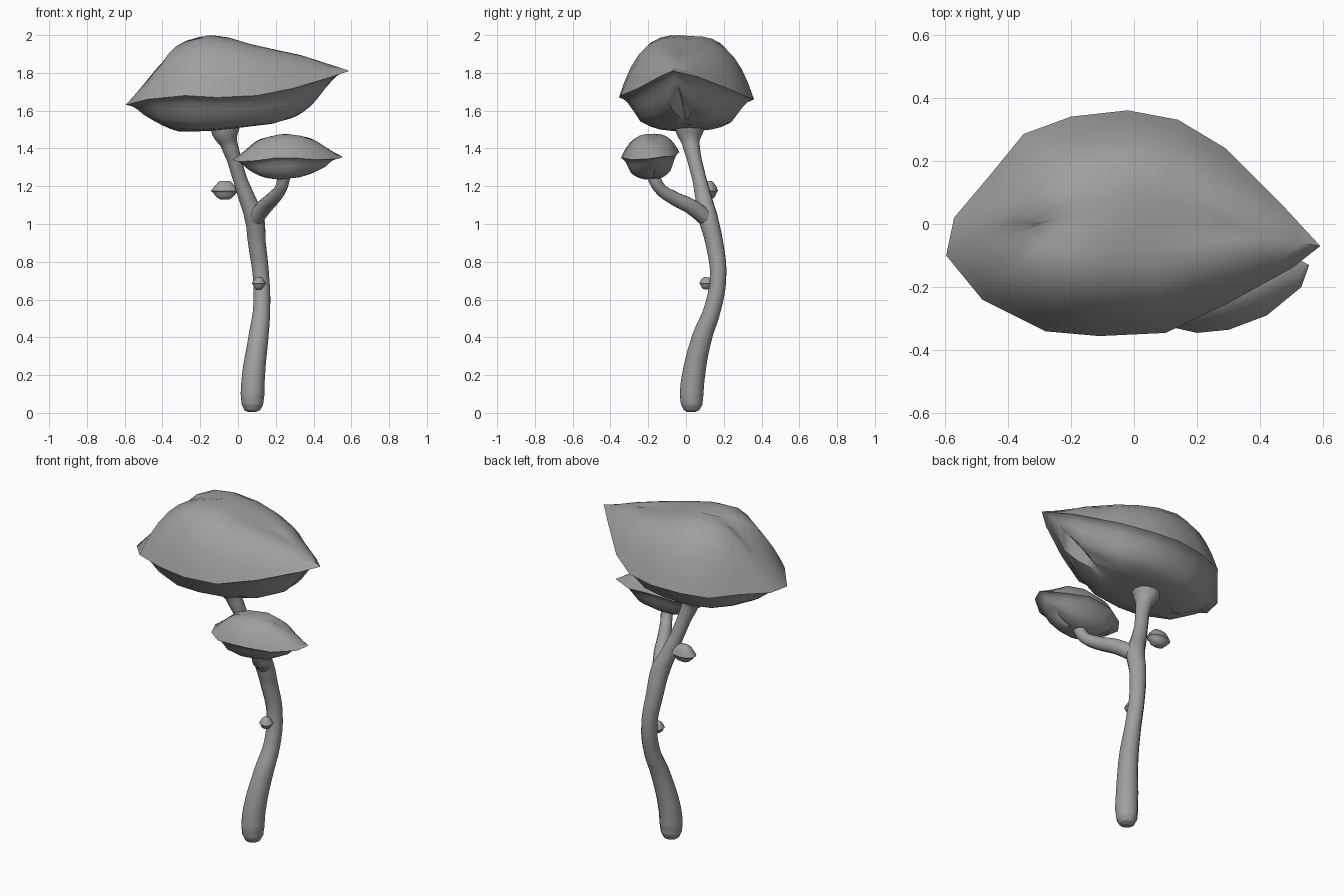
import bpy
import bmesh
import math
from mathutils import Vector

cube = bpy.data.objects.get("Cube")
if cube:
    bpy.data.objects.remove(cube, do_unlink=True)

# One plain grey for the whole mushroom
grey = bpy.data.materials.new("matte grey")
grey.use_nodes = True
colour = (0.35, 0.35, 0.35, 1)
grey.diffuse_color = colour
grey.node_tree.nodes["Principled BSDF"].inputs["Base Color"].default_value = colour


def finish(obj):
    """Give the part its material and smooth shading with a crisp rim."""
    obj.data.materials.clear()
    obj.data.materials.append(grey)
    bpy.ops.object.select_all(action='DESELECT')
    obj.select_set(True)
    bpy.context.view_layer.objects.active = obj
    bpy.ops.object.shade_smooth_by_angle(angle=math.radians(50))


def make_stalk(name, path):
    """Sweep a round tube along points given as x, y, z, radius."""
    curve = bpy.data.curves.new(name, 'CURVE')
    curve.dimensions = '3D'
    curve.bevel_depth = 1
    curve.bevel_resolution = 4
    curve.resolution_u = 5
    curve.use_fill_caps = True
    spline = curve.splines.new('BEZIER')
    spline.bezier_points.add(len(path) - 1)
    for point, (x, y, z, radius) in zip(spline.bezier_points, path):
        point.co = (x, y, z)
        point.radius = radius
        point.handle_left_type = point.handle_right_type = 'AUTO'
    obj = bpy.data.objects.new(name, curve)
    bpy.context.collection.objects.link(obj)
    bpy.ops.object.select_all(action='DESELECT')
    obj.select_set(True)
    bpy.context.view_layer.objects.active = obj
    bpy.ops.object.convert(target='MESH')
    finish(bpy.context.view_layer.objects.active)


def along(spine, x):
    """Point at a given x on a spine whose points run in rising x."""
    for a, b in zip(spine, spine[1:]):
        if x <= b[0] or b is spine[-1]:
            f = min(1, max(0, (x - a[0]) / (b[0] - a[0])))
            return Vector(a).lerp(Vector(b), f)


def make_cap(name, rim, dome, belly, dome_tips, belly_tips, side):
    """Loft from a dome spine out to an uneven rim and back in to a belly spine.
    The tips (right end, left end) and side set how full the curve is there.
    The rim starts at one tip and its opposite point is half way round."""
    rim = [Vector(p) for p in rim]
    low, high = min(p.x for p in rim), max(p.x for p in rim)
    count = len(rim)

    def loft_point(p, t, spine, tips, lip):
        u = (p.x - low) / (high - low)
        foot = along(spine, spine[0][0] + u * (spine[-1][0] - spine[0][0]))
        tip = tips[0] if u > 0.5 else tips[1]
        power = side + (tip - side) * (2 * u - 1) ** 4
        q = foot.lerp(p, t)
        q.z = p.z + (foot.z - p.z) * (1 - t ** power) * min(1, (1 - t) / lip)
        return q

    bm = bmesh.new()
    rings = [[bm.verts.new(loft_point(p, t, dome, dome_tips, 0.001)) for p in rim]
             for t in (0.1, 0.25, 0.4, 0.55, 0.7, 0.82, 0.92)]
    rings.append([bm.verts.new(p) for p in rim])
    rings += [[bm.verts.new(loft_point(p, t, belly, belly_tips, 0.3)) for p in rim]
              for t in (0.93, 0.86, 0.78, 0.68, 0.55, 0.4, 0.25, 0.1)]
    for upper, lower in zip(rings, rings[1:]):
        for i in range(count):
            j = (i + 1) % count
            bm.faces.new((upper[i], lower[i], lower[j], upper[j]))
    # Close the crown and the underside by joining opposite ring points
    for ring in (rings[0], rings[-1]):
        for i in range(count // 2):
            corners = [ring[i], ring[i + 1], ring[count - i - 1], ring[-i]]
            bm.faces.new(list(dict.fromkeys(corners)))
    bmesh.ops.recalc_face_normals(bm, faces=bm.faces)
    mesh = bpy.data.meshes.new(name)
    bm.to_mesh(mesh)
    bm.free()
    obj = bpy.data.objects.new(name, mesh)
    bpy.context.collection.objects.link(obj)
    finish(obj)


def make_bud(name, centre, rx, ry, rise, drop):
    """A tiny cap with an oval rim."""
    c = Vector(centre)
    angles = [math.tau * i / 12 for i in range(12)]
    rim = [c + Vector((rx * math.cos(a), ry * math.sin(a), 0)) for a in angles]
    dome, belly = [[c + Vector((s * rx * 0.3, 0, h)) for s in (-1, 1)]
                   for h in (rise, -drop)]
    make_cap(name, rim, dome, belly, (1.2, 1.2), (1, 1), 2.6)


# Main stalk, flaring where it meets the large cap
make_stalk("main_stalk", [
    (.075, .03, .005, .022), (.075, .03, .015, .042), (.076, .03, .045, .057),
    (.077, .03, .1, .063), (.082, .04, .2, .061), (.108, .085, .4, .053),
    (.125, .14, .55, .045), (.122, .17, .72, .043), (.1, .15, .9, .047),
    (.085, .115, 1.04, .052), (.05, .095, 1.13, .044), (.01, .07, 1.24, .037),
    (-.02, .045, 1.34, .038), (-.05, .025, 1.43, .046), (-.065, .02, 1.48, .07),
    (-.07, .02, 1.54, .088)])

# Side branch carrying the second cap
make_stalk("side_branch", [
    (.085, .12, 1.02, .045), (.14, .03, 1.09, .042), (.19, -.07, 1.14, .037),
    (.225, -.135, 1.185, .032), (.24, -.165, 1.235, .033), (.24, -.175, 1.28, .04)])

# Large cap with a pointed, lifted tip on its left
make_cap("large_cap", [
    (.59, -.07, 1.81), (.47, .06, 1.78), (.29, .24, 1.71), (.14, .33, 1.67),
    (-.02, .36, 1.66), (-.2, .34, 1.65), (-.35, .285, 1.64), (-.46, .15, 1.64),
    (-.57, .02, 1.63), (-.595, -.1, 1.63), (-.48, -.24, 1.66), (-.28, -.34, 1.68),
    (-.11, -.355, 1.67), (.1, -.345, 1.68), (.3, -.25, 1.72), (.5, -.14, 1.78)],
    [(-.28, 0, 1.94), (-.2, 0, 1.985), (-.13, 0, 2), (-.05, 0, 1.99),
     (.1, 0, 1.94), (.3, -.02, 1.89)],
    [(-.3, -.02, 1.485), (-.1, 0, 1.495), (.15, 0, 1.53), (.28, -.01, 1.57)],
    (1.3, 1.15), (.65, 1.1), 3.6)

# Second cap
make_cap("second_cap", [
    (.555, -.13, 1.355), (.42, -.06, 1.36), (.28, -.035, 1.38), (.12, -.05, 1.37),
    (.02, -.1, 1.35), (-.03, -.17, 1.34), (0, -.25, 1.33), (.09, -.32, 1.335),
    (.2, -.345, 1.35), (.3, -.335, 1.35), (.42, -.29, 1.34), (.53, -.2, 1.345)],
    [(.13, -.18, 1.45), (.24, -.18, 1.48), (.36, -.18, 1.46)],
    [(.15, -.18, 1.245), (.22, -.18, 1.235), (.33, -.18, 1.25)],
    (1, 1), (.8, .8), 3)

# Buds sprouting from the stalk
make_bud("upper_bud", (-.07, .12, 1.174), .075, .05, .055, .044)
make_bud("lower_bud", (.11, .108, .685), .038, .038, .035, .032)
